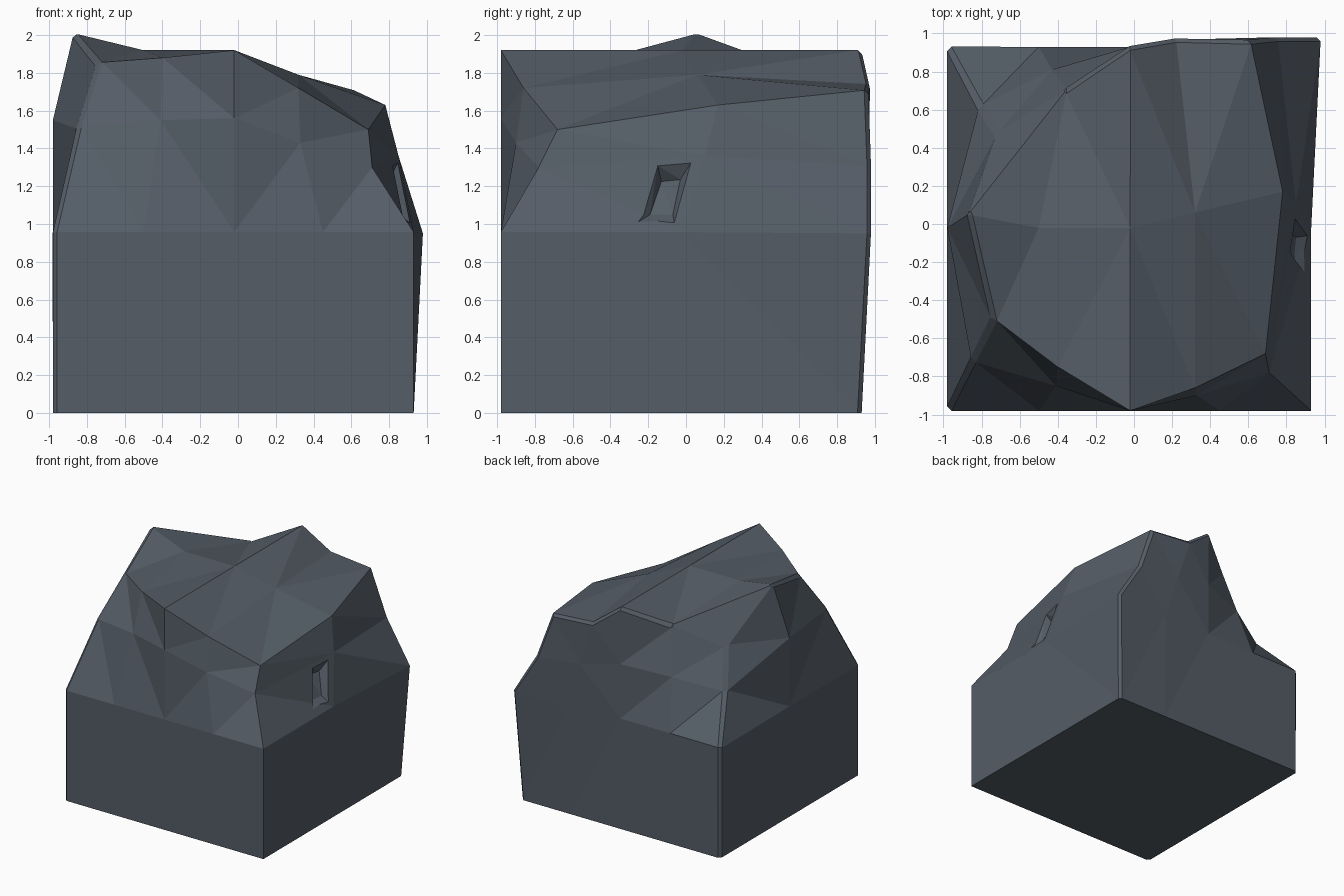
import bpy, bmesh

if "Cube" in bpy.data.objects:
    bpy.data.objects.remove(bpy.data.objects["Cube"])

slate = bpy.data.materials.new("slate_grey")
slate.diffuse_color = (0.09, 0.11, 0.135, 1)
slate.use_nodes = True
slate.node_tree.nodes["Principled BSDF"].inputs["Base Color"].default_value = slate.diffuse_color


def finish(bm, name):
    bmesh.ops.recalc_face_normals(bm, faces=bm.faces)
    me = bpy.data.meshes.new(name)
    bm.to_mesh(me)
    bm.free()
    me.materials.append(slate)
    ob = bpy.data.objects.new(name, me)
    bpy.context.collection.objects.link(ob)
    return ob


def bridge(bm, a, b):
    n = len(a)
    for i in range(n):
        j = (i + 1) % n
        bm.faces.new((a[i], a[j], b[j], b[i]))


# Rings run counter-clockwise from the front left corner:
# five along the front, right middle, five along the back, left middle
cols = [-0.98, -0.5, -0.02, 0.45, 0.93]
base = [(x, -0.98, 0) for x in cols] + [(0.93, -0.02, 0)]
base += [(x, 0.93, 0) for x in reversed(cols)] + [(-0.98, -0.02, 0)]
waist = [(x, y, 0.957) for x, y, z in base]
waist[6], waist[7] = (0.98, 0.98, 0.95), (0.46, 0.96, 0.955)
shoulder = [(-0.85, -0.72, 1.51), (-0.41, -0.85, 1.55), (-0.02, -0.98, 1.56),
            (0.33, -0.90, 1.43), (0.71, -0.78, 1.30), (0.85, 0.10, 1.36),
            (0.755, 0.98, 1.31), (0.34, 0.97, 1.35), (-0.02, 0.93, 1.43),
            (-0.43, 0.81, 1.38), (-0.81, 0.62, 1.28), (-0.98, -0.02, 1.55)]
rim = [(-0.74, -0.50, 1.85), (-0.40, -0.75, 1.88), (-0.02, -0.98, 1.92),
       (0.32, -0.86, 1.72), (0.69, -0.68, 1.50), (0.78, 0.17, 1.63),
       (0.61, 0.965, 1.71), (0.22, 0.975, 1.74), (-0.02, 0.935, 1.92),
       (-0.35, 0.71, 1.77), (-0.72, 0.48, 1.58), (-0.87, 0.05, 2.01)]
crown = [(-0.5, -0.02, 1.92), (-0.02, -0.02, 1.92), (0.32, 0.06, 1.79)]

# Rock body
bm = bmesh.new()
rings = [[bm.verts.new(p) for p in r] for r in (base, waist, shoulder, rim)]
for lo, hi in zip(rings, rings[1:]):
    bridge(bm, lo, hi)
bm.faces.new(rings[0][::-1])
top = rings[3]
mid = [top[11]] + [bm.verts.new(p) for p in crown] + [top[5]]
for i in range(4):
    bm.faces.new((top[i], top[i + 1], mid[i + 1], mid[i]))
    if i == 0:  # hollow behind the peak folds along its diagonal
        bm.faces.new((mid[0], mid[1], top[9]))
        bm.faces.new((mid[0], top[9], top[10]))
    else:
        bm.faces.new((mid[i], mid[i + 1], top[9 - i], top[10 - i]))

# Worn corners and rim edges
worn = [bm.edges.get((lo[c], hi[c])) for c in (0, 6, 10)
        for lo, hi in zip(rings, rings[1:])]
worn += [bm.edges.get((top[a], top[b]))
         for a, b in ((11, 0), (6, 7), (7, 8), (8, 9))]
bmesh.ops.bevel(bm, geom=worn, offset=0.022, segments=1, profile=0.5,
                affect='EDGES', clamp_overlap=True)
bmesh.ops.triangulate(bm, faces=bm.faces)
rock = finish(bm, "rock")

# Slanted notch cut into the right side
floor = [(0.76, -0.13, 1.225), (0.84, -0.19, 1.05),
         (0.85, -0.07, 1.05), (0.80, -0.03, 1.235)]
mouth = [(0.82, -0.15, 1.31), (0.91, -0.27, 1.0),
         (0.92, -0.06, 1.0), (0.85, 0.03, 1.33)]
outside = [(1.2, y, z) for x, y, z in mouth]
bm = bmesh.new()
loops = [[bm.verts.new(p) for p in r] for r in (floor, mouth, outside)]
bridge(bm, loops[0], loops[1])
bridge(bm, loops[1], loops[2])
bm.faces.new(loops[0][::-1])
bm.faces.new(loops[2])
bmesh.ops.triangulate(bm, faces=bm.faces)
cutter = finish(bm, "notch_cutter")
cutter.hide_render = True
cutter.hide_viewport = True
cut = rock.modifiers.new("notch", 'BOOLEAN')
cut.operation = 'DIFFERENCE'
cut.solver = 'EXACT'
cut.object = cutter
